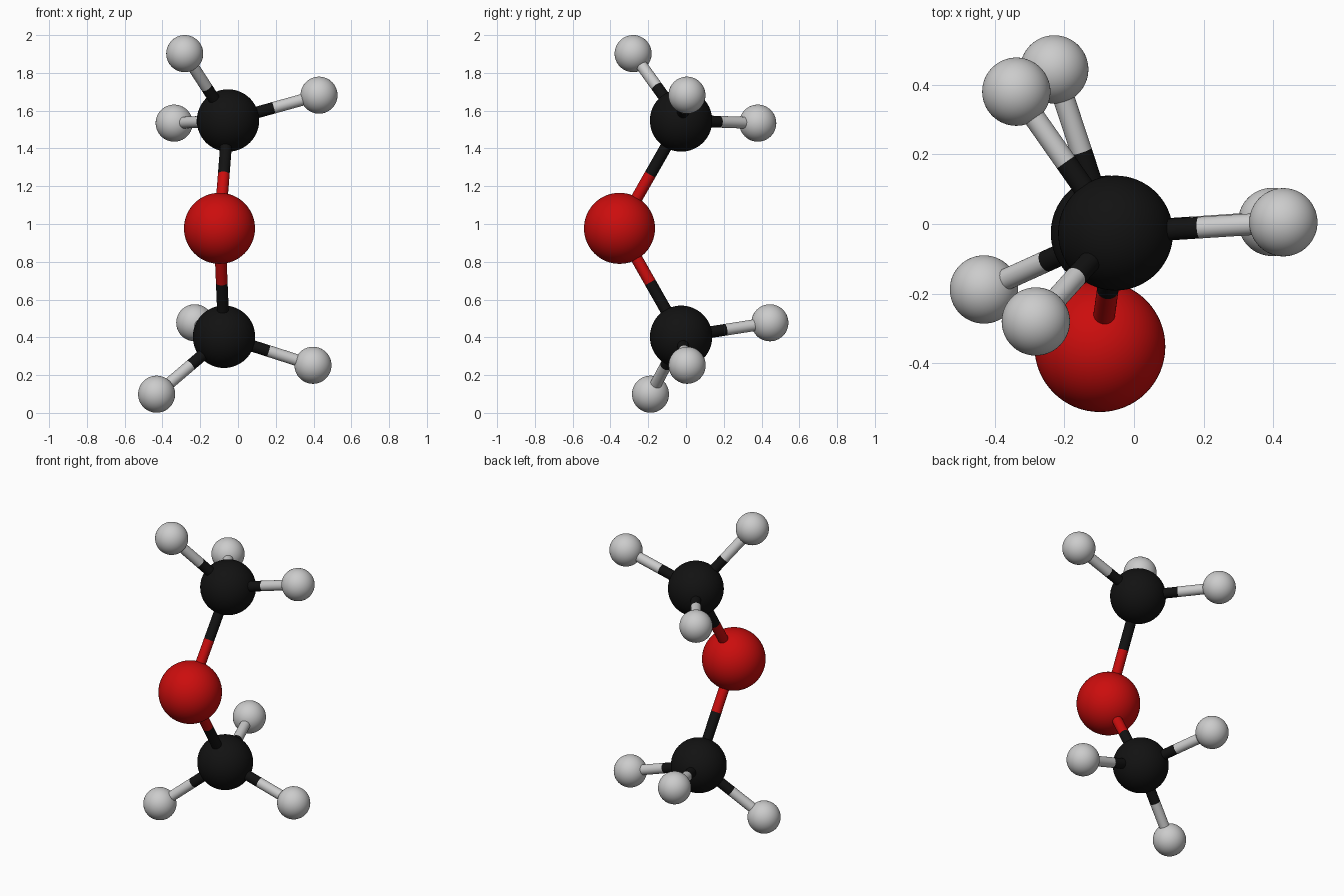
import bpy
from mathutils import Vector

if "Cube" in bpy.data.objects:
    bpy.data.objects.remove(bpy.data.objects["Cube"])

BOND_RADIUS = 0.031


def material(name, rgb):
    mat = bpy.data.materials.new(name)
    mat.diffuse_color = (*rgb, 1)
    mat.use_nodes = True
    mat.node_tree.nodes["Principled BSDF"].inputs["Base Color"].default_value = mat.diffuse_color
    return mat


# element: (radius, material)
ELEMENTS = {
    "carbon": (0.165, material("black", (0.006, 0.006, 0.006))),
    "oxygen": (0.188, material("red", (0.6, 0.004, 0.004))),
    "hydrogen": (0.098, None),
}

# atom: (element, centre)
ATOMS = {
    "oxygen": ("oxygen", (-0.098, -0.352, 0.977)),
    "upper_carbon": ("carbon", (-0.053, -0.026, 1.548)),
    "lower_carbon": ("carbon", (-0.074, -0.026, 0.403)),
    "upper_hydrogen_front": ("hydrogen", (-0.282, -0.280, 1.902)),
    "upper_hydrogen_right": ("hydrogen", (0.429, 0.005, 1.682)),
    "upper_hydrogen_back": ("hydrogen", (-0.338, 0.380, 1.534)),
    "lower_hydrogen_front": ("hydrogen", (-0.431, -0.188, 0.099)),
    "lower_hydrogen_right": ("hydrogen", (0.397, 0.006, 0.252)),
    "lower_hydrogen_back": ("hydrogen", (-0.229, 0.444, 0.477)),
}


def finish(name, mat):
    obj = bpy.context.object
    obj.name = name
    if mat:
        obj.data.materials.append(mat)
    bpy.ops.object.shade_smooth_by_angle()


def half_bond(name, start, end, mat):
    axis = end - start
    bpy.ops.mesh.primitive_cylinder_add(
        vertices=32, radius=BOND_RADIUS, depth=axis.length,
        location=(start + end) / 2,
        rotation=axis.to_track_quat("Z", "Y").to_euler())
    finish(name, mat)


# Atoms
for name, (element, centre) in ATOMS.items():
    radius, mat = ELEMENTS[element]
    bpy.ops.mesh.primitive_uv_sphere_add(
        segments=64, ring_count=32, radius=radius, location=centre)
    finish(name + "_atom", mat)

# Bonds: each half takes the colour of its own atom
for level in ("upper", "lower"):
    carbon = level + "_carbon"
    partners = ["oxygen"] + [f"{level}_hydrogen_{s}" for s in ("front", "right", "back")]
    for partner in partners:
        a, b = Vector(ATOMS[carbon][1]), Vector(ATOMS[partner][1])
        middle = (a + b) / 2
        half_bond(f"{carbon}_to_{partner}_bond", a, middle, ELEMENTS["carbon"][1])
        half_bond(f"{partner}_to_{carbon}_bond", b, middle, ELEMENTS[ATOMS[partner][0]][1])
